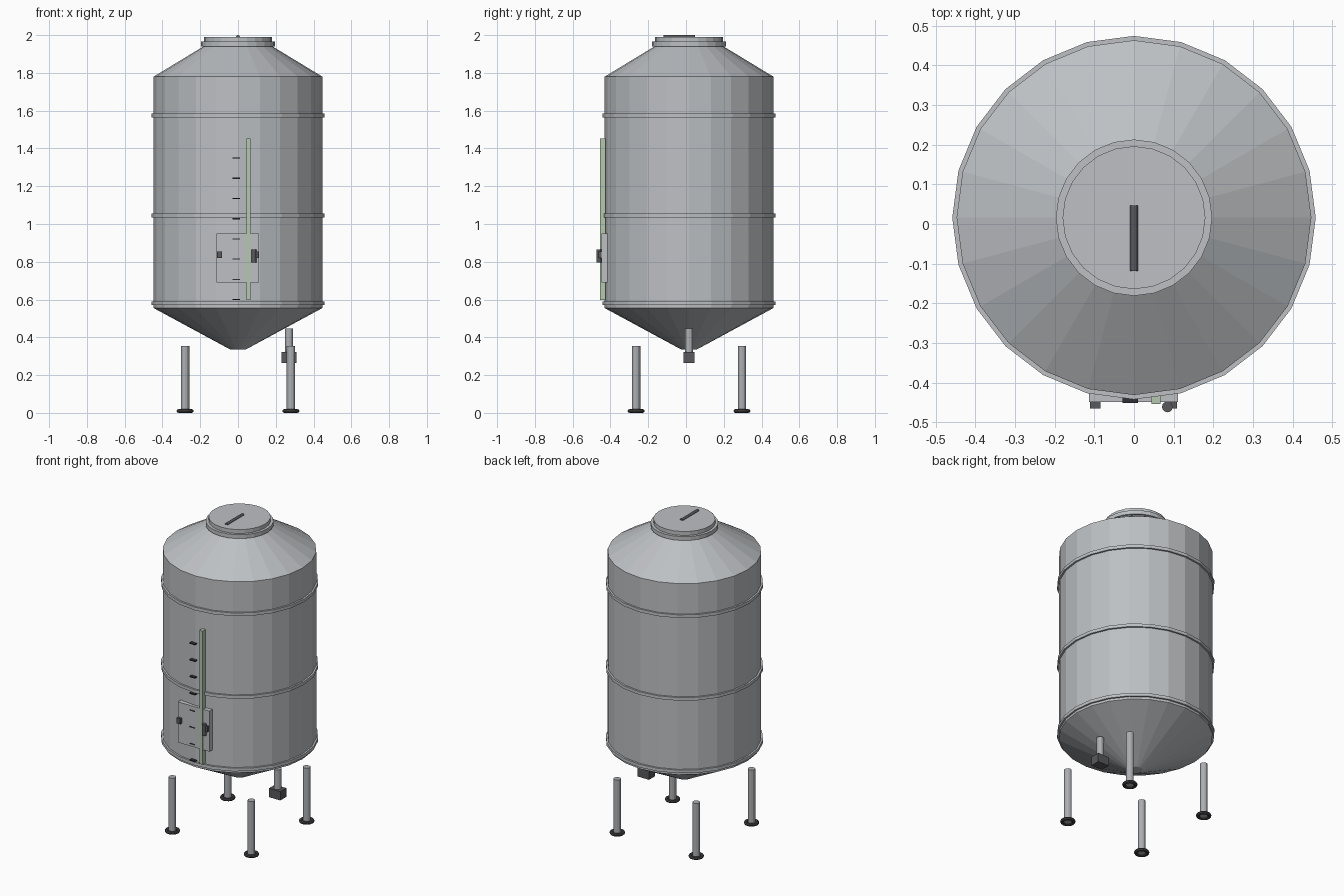
import bpy, bmesh, math
from mathutils import Matrix, Vector

cube = bpy.data.objects.get("Cube")
if cube:
    bpy.data.objects.remove(cube, do_unlink=True)

CY = 0.016  # tank axis in y


def material(name, r, g, b):
    m = bpy.data.materials.new(name)
    m.use_nodes = True
    m.diffuse_color = (r, g, b, 1)
    m.node_tree.nodes["Principled BSDF"].inputs["Base Color"].default_value = (r, g, b, 1)
    return m


STEEL = material("brushed steel", 0.51, 0.53, 0.55)
LEG = material("leg steel", 0.42, 0.43, 0.45)
DARK = material("dark metal", 0.10, 0.10, 0.11)
FOOT = material("rubber foot", 0.06, 0.06, 0.06)
BLACK = material("black mark", 0.03, 0.03, 0.035)
GLASS = material("pale green glass", 0.46, 0.58, 0.42)


def finish(name, bm, mat):
    bmesh.ops.recalc_face_normals(bm, faces=bm.faces)
    mesh = bpy.data.meshes.new(name)
    bm.to_mesh(mesh)
    bm.free()
    mesh.materials.append(mat)
    obj = bpy.data.objects.new(name, mesh)
    bpy.context.collection.objects.link(obj)
    return obj


def lathe(name, profile, mat, x=0, y=CY, sides=24, closed=False):
    """Turn (radius, z) points about a vertical axis; open profiles get end caps."""
    bm = bmesh.new()
    rings = []
    for r, z in profile:
        angles = [math.tau * i / sides for i in range(sides)]
        rings.append([bm.verts.new((x + r * math.sin(a), y + r * math.cos(a), z)) for a in angles])
    pairs = list(zip(rings, rings[1:]))
    if closed:
        pairs.append((rings[-1], rings[0]))
    else:
        bm.faces.new(rings[0])
        bm.faces.new(rings[-1])
    for a, b in pairs:
        for i in range(sides):
            j = (i + 1) % sides
            bm.faces.new((a[i], a[j], b[j], b[i]))
    return finish(name, bm, mat)


def box(name, low, high, mat):
    low, high = Vector(low), Vector(high)
    bm = bmesh.new()
    bmesh.ops.create_cube(bm, size=1, matrix=Matrix.Translation((low + high) / 2)
                          @ Matrix.Diagonal((*(high - low), 1)))
    return finish(name, bm, mat)


# Tank shell with conical top and bottom
lathe("tank_body", [(0.04, 0.335), (0.447, 0.555), (0.447, 1.78), (0.178, 1.943)], STEEL)

# Hoops around the shell
for label, z in (("lower", 0.58), ("middle", 1.045), ("upper", 1.575)):
    lathe(label + "_hoop", [(0.44, z - 0.01), (0.458, z - 0.01),
                            (0.458, z + 0.01), (0.44, z + 0.01)], STEEL, closed=True)

# Hatch on top: collar, lid and bar handle
lathe("hatch_collar", [(0.197, 1.94), (0.197, 1.965)], STEEL)
lathe("hatch_lid", [(0.18, 1.96), (0.18, 1.99)], STEEL)
bm = bmesh.new()
bmesh.ops.create_cone(bm, cap_ends=True, segments=12, radius1=0.01, radius2=0.01, depth=0.165,
                      matrix=Matrix.Translation((0, -0.036, 1.99)) @ Matrix.Rotation(math.pi / 2, 4, "X"))
finish("hatch_handle", bm, DARK)

# Legs on rounded feet
for front, sy in (("front", -1), ("back", 1)):
    for side, sx in (("right", -1), ("left", 1)):
        x, y = 0.28 * sx, CY + 0.28 * sy
        name = front + "_" + side
        lathe(name + "_leg", [(0.022, 0.006), (0.022, 0.355)], LEG, x, y, 12)
        section = [(0.034 + 0.011 * math.cos(a), 0.01 + 0.01 * math.sin(a))
                   for a in (math.tau * i / 8 for i in range(8))]
        lathe(name + "_foot", section, FOOT, x, y, 16, closed=True)

# Outlet pipe and valve block under the cone
lathe("outlet_pipe", [(0.022, 0.3), (0.022, 0.448)], LEG, 0.27, CY, 12)
box("outlet_valve", (0.23, CY - 0.03, 0.265), (0.31, CY + 0.03, 0.322), DARK)

# Front access door with hinge, latch and turning knob
box("access_door", (-0.113, -0.448, 0.69), (0.111, -0.41, 0.95), STEEL)
box("door_hinge", (-0.111, -0.465, 0.82), (-0.084, -0.446, 0.855), DARK)
box("door_latch", (0.082, -0.465, 0.82), (0.108, -0.446, 0.855), DARK)
lathe("latch_knob", [(0.0135, 0.795), (0.0135, 0.866)], DARK, 0.084, -0.461, 12)

# Sight glass and level marks
box("sight_glass", (0.044, -0.454, 0.597), (0.067, -0.425, 1.453), GLASS)
for i in range(8):
    z = 0.6 + 0.107 * i
    box("level_mark_%d" % (i + 1), (-0.029, -0.451, z - 0.003), (0.01, -0.428, z + 0.003), BLACK)
